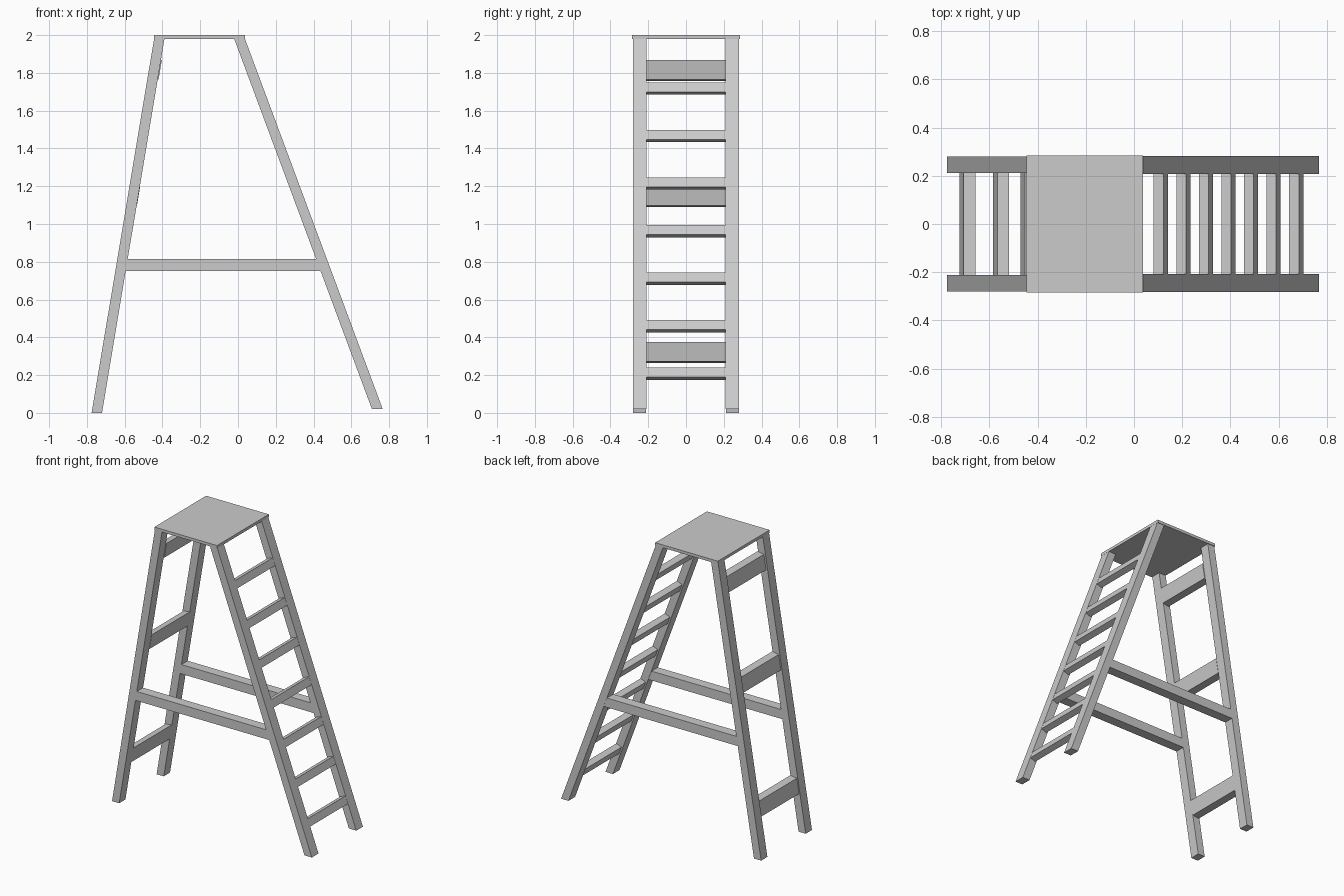
import bpy, bmesh
from mathutils import Vector

if "Cube" in bpy.data.objects:
    bpy.data.objects.remove(bpy.data.objects["Cube"])


def prism(name, profile, y0, y1):
    """Extrude an x/z outline along y."""
    bm = bmesh.new()
    face = bm.faces.new([bm.verts.new((x, y0, z)) for x, z in profile])
    ext = bmesh.ops.extrude_face_region(bm, geom=[face])
    verts = [g for g in ext["geom"] if isinstance(g, bmesh.types.BMVert)]
    bmesh.ops.translate(bm, verts=verts, vec=(0, y1 - y0, 0))
    bmesh.ops.recalc_face_normals(bm, faces=bm.faces)
    mesh = bpy.data.meshes.new(name)
    bm.to_mesh(mesh)
    bm.free()
    obj = bpy.data.objects.new(name, mesh)
    bpy.context.collection.objects.link(obj)
    return obj


def pair(name, profile, inner, outer):
    """Same part on both sides of y = 0."""
    prism(name + "_near", profile, -outer, -inner)
    prism(name + "_far", profile, inner, outer)


def tilted_bar(name, corner, along, inward, height, depth):
    """Bar across the ladder; corner is its upper outer edge."""
    a = Vector(corner)
    down = Vector(along).normalized() * height
    back = Vector(inward).normalized() * depth
    prism(name, [a, a + down, a + down + back, a + back], -0.211, 0.211)


PLATE_Z = 1.98
FRONT = 0.372   # lean of the climbing legs (x per z)
BACK = 0.167    # lean of the support legs


def front_x(z):
    return 0.037 + FRONT * (PLATE_Z - z)


def back_x(z):
    return -0.775 + BACK * z


# Top platform
prism("top_platform", [(-0.445, PLATE_Z), (0.038, PLATE_Z), (0.038, 2.0), (-0.445, 2.0)], -0.285, 0.285)

# Climbing legs and support legs
pair("climbing_leg", [(front_x(0.02) - 0.057, 0.02), (front_x(0.02), 0.02),
                      (front_x(PLATE_Z), PLATE_Z), (front_x(PLATE_Z) - 0.057, PLATE_Z)], 0.208, 0.281)
pair("support_leg", [(back_x(0), 0), (back_x(0) + 0.055, 0),
                     (back_x(PLATE_Z) + 0.055, PLATE_Z), (back_x(PLATE_Z), PLATE_Z)], 0.211, 0.28)

# Horizontal side braces between the legs
z0, z1 = 0.75, 0.815
pair("side_brace", [(back_x(z0) + 0.05, z0), (front_x(z0) - 0.053, z0),
                    (front_x(z1) - 0.053, z1), (back_x(z1) + 0.05, z1)], 0.211, 0.28)

# Seven steps, square to the climbing legs
for i in range(7):
    z = 0.24 + i * 0.2515
    tilted_bar(f"step_{i + 1}", (front_x(z) - 0.001, z), (FRONT, -1), (-1, -FRONT), 0.053, 0.043)

# Three rear slats, square to the support legs
for i, (z, inset) in enumerate([(0.368, 0.007), (1.193, 0.009), (1.86, 0.012)]):
    tilted_bar(f"rear_slat_{i + 1}", (back_x(z) + inset, z), (-BACK, -1), (1, BACK), 0.105, 0.05)
